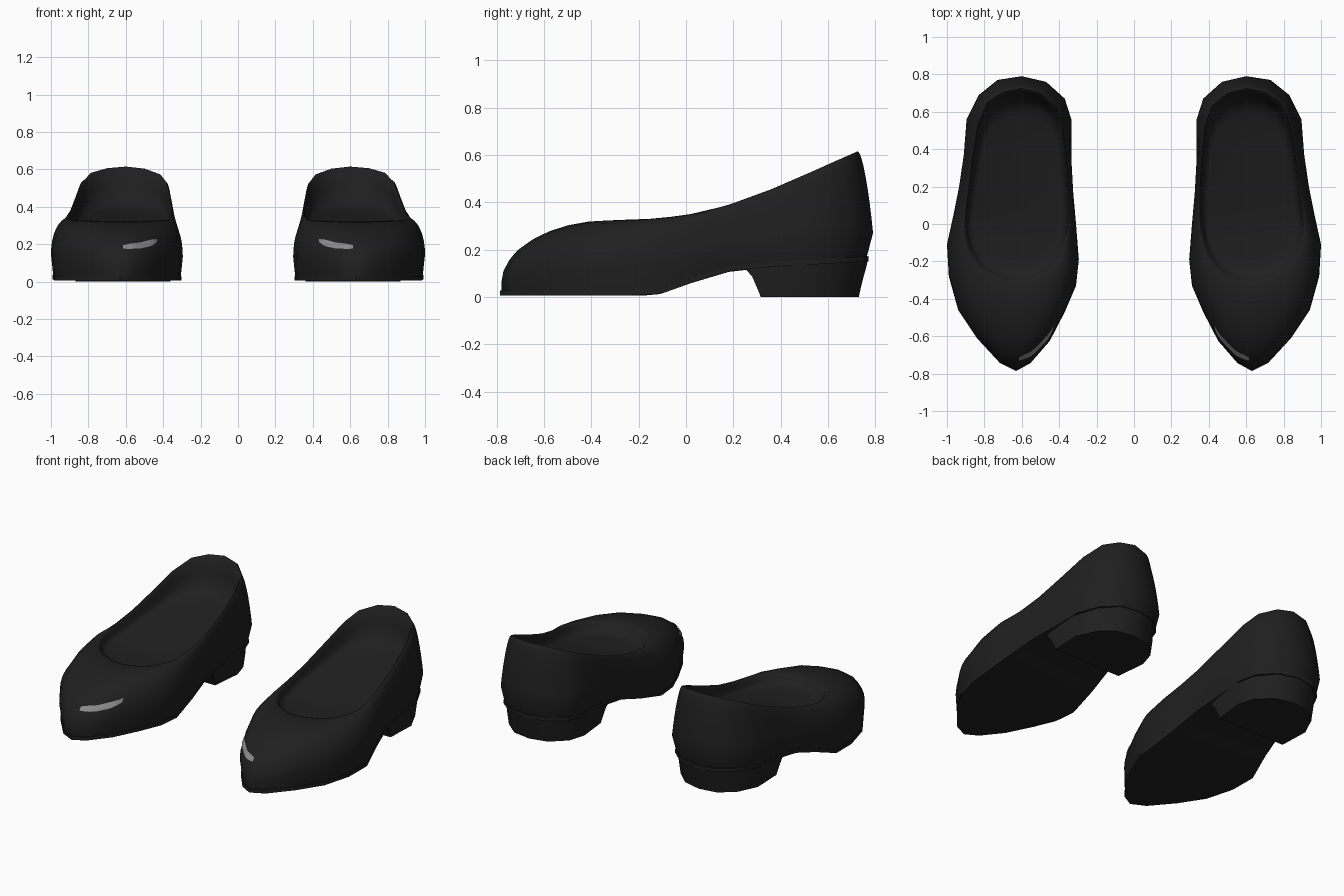
import bpy, bmesh, math
from mathutils import Vector
from mathutils.bvhtree import BVHTree

if "Cube" in bpy.data.objects:
    bpy.data.objects.remove(bpy.data.objects["Cube"])

# Plan of one shoe, toe -> inner side -> heel -> outer side:
# widest outline x, y and opening rim x, y
PLAN = [
    (.63, -.78, .62, -.33), (.55, -.74, .57, -.325), (.45, -.625, .51, -.30),
    (.37, -.47, .45, -.26), (.31, -.33, .40, -.19), (.295, -.19, .37, -.11),
    (.31, 0, .353, .02), (.325, .17, .352, .17), (.335, .35, .362, .36),
    (.335, .56, .381, .53), (.37, .67, .415, .63), (.47, .76, .50, .70),
    (.60, .79, .60, .725), (.73, .77, .70, .705), (.83, .69, .785, .65),
    (.895, .56, .833, .54), (.91, .37, .86, .38), (.935, .2, .882, .2),
    (.965, .05, .90, .06), (1.0, -.11, .908, -.05), (.99, -.28, .885, -.15),
    (.94, -.46, .83, -.24), (.84, -.61, .76, -.29), (.72, -.74, .68, -.32)]


def curve(*pts):
    """Piecewise linear function through the given points."""
    def f(t):
        for (a, b), (c, d) in zip(pts, pts[1:]):
            if t <= c:
                return b + (d - b) * max(0, (t - a) / (c - a))
        return pts[-1][1]
    return f


under = curve((-.8, .005), (-.13, .005), (0, .052), (.15, .1), (.25, .12), (.79, .15))
widest = curve((-.78, .06), (-.62, .115), (-.2, .13), (.3, .22), (.79, .27))
rim_z = curve((-.33, .323), (-.1, .332), (.1, .362), (.23, .405), (.4, .47), (.6, .56), (.725, .615))
bulge = curve((-.78, 1.95), (-.62, 2.2), (-.2, 2.0), (.79, 2.0))
insole_z = curve((-.33, .255), (0, .275), (.3, .335), (.6, .39), (.73, .4))
sole_scale = curve((-.8, 1.01), (-.6, .99), (.2, .975), (.8, .975))
sole_width = curve((-.1, .975), (.1, .95), (.3, .935), (.55, .96), (.8, .965))


def material(name, c):
    m = bpy.data.materials.new(name)
    m.diffuse_color = (c, c, c, 1)
    m.use_nodes = True
    m.node_tree.nodes["Principled BSDF"].inputs["Base Color"].default_value = m.diffuse_color
    return m


black = material("black leather", .0138)
gray = material("gray shine", .26)


def finish(bm, name, mat, angle=40):
    bmesh.ops.recalc_face_normals(bm, faces=bm.faces)
    me = bpy.data.meshes.new(name)
    bm.to_mesh(me)
    bm.free()
    ob = bpy.data.objects.new(name, me)
    bpy.context.collection.objects.link(ob)
    me.materials.append(mat)
    bpy.ops.object.select_all(action='DESELECT')
    ob.select_set(True)
    bpy.context.view_layer.objects.active = ob
    bpy.ops.object.shade_smooth_by_angle(angle=math.radians(angle))
    ob.modifiers.new("other_shoe", 'MIRROR').use_mirror_merge = False
    return ob


def loft(rings):
    """Skin a stack of closed rings and return the bmesh and its vertices."""
    bm = bmesh.new()
    vs = [[bm.verts.new(p) for p in r] for r in rings]
    n = len(vs[0])
    for a, b in zip(vs, vs[1:]):
        for i in range(n):
            j = (i + 1) % n
            bm.faces.new((a[i], a[j], b[j], b[i]))
    return bm, vs


def strip_cap(bm, r):
    """Cap a plan ring with a strip running from toe to heel."""
    h = len(r) // 2
    bm.faces.new((r[0], r[1], r[-1]))
    for i in range(1, h - 1):
        bm.faces.new((r[i], r[i + 1], r[-i - 1], r[-i]))
    bm.faces.new((r[h - 1], r[h], r[h + 1]))


def sole_ring(dz, s=1.0):
    return [(.63 + (x - .63) * sole_width(y) * s, y * sole_scale(y) * s, under(y) + dz)
            for x, y, _, _ in PLAN]


def wall_ring(t):
    """Ring at fraction t between the widest outline and the rim."""
    out = []
    a = t * math.pi / 2
    for x, y, rx, ry in PLAN:
        k = .5 * min(1, max(0, (y + .1) / .4))      # straighter toward the heel
        p = 2 / bulge(y)
        up = math.sin(a) ** p
        u = (1 - max(0, math.cos(a)) ** p) * (1 - k) + up * k
        z0, z1 = widest(y), rim_z(ry)
        out.append((x + (rx - x) * u, y + (ry - y) * u, z0 + (z1 - z0) * up))
    return out


def inside_ring(s, f):
    """Lining ring scaled by s; f is the fraction of the way down to the insole."""
    out = []
    for _, _, rx, ry in PLAN:
        z = rim_z(ry)
        y = .19 + (ry - .19) * (1 - (1 - s) * 1.5)
        out.append((.62 + (rx - .62) * s, y, z + (insole_z(y) - z) * f))
    return out


# Upper with lining and shallow rounded insole
rings = [sole_ring(.015, .99)]
rings += [wall_ring(i / 8) for i in range(9)]
rings += [inside_ring(.978, .08), inside_ring(.96, .45), inside_ring(.935, .75),
          inside_ring(.895, .93), inside_ring(.82, 1)]
bm, vs = loft(rings)
strip_cap(bm, vs[0])
strip_cap(bm, vs[-1])
bmesh.ops.recalc_face_normals(bm, faces=bm.faces)
tree = BVHTree.FromBMesh(bm)
finish(bm, "shoe_upper", black, 55)

# Thin sole following the raised arch
bm, vs = loft([sole_ring(0), sole_ring(.022)])
strip_cap(bm, vs[0])
strip_cap(bm, vs[1])
finish(bm, "sole", black, 30)

# Heel block with a curved front and narrowed front corners
heel_plan = [p[:2] for p in PLAN[8:17]]


def heel_ring(z, front, back, s):
    out = []
    for i, (x, y) in enumerate(heel_plan):
        corner = i in (0, len(heel_plan) - 1)
        out.append((.62 + (x - .62) * s * (.92 if corner else 1),
                    front if corner else front + (y - .35) * (back - front) / .44, z))
    return out


bm, vs = loft([heel_ring(0, .315, .73, .905), heel_ring(.02, .308, .734, .915),
               heel_ring(.085, .28, .75, .945), heel_ring(.12, .25, .76, .96),
               heel_ring(.165, .25, .77, .972)])
bm.faces.new(vs[0])
bm.faces.new(vs[-1])
finish(bm, "heel", black, 50)

# Shine mark lying on the toe
mid = curve((.43, .222), (.47, .204), (.53, .190), (.62, .182))
half = curve((.43, .010), (.47, .017), (.58, .014), (.62, .009))
bm = bmesh.new()
rows = []
for i in range(13):
    x = .435 + .18 * i / 12
    row = []
    for k in (-1, -.5, 0, .5, 1):
        z = mid(x) + k * half(x)
        hit, normal, _, _ = tree.ray_cast(Vector((x, -2, z)), Vector((0, 1, 0)))
        row.append(bm.verts.new(hit + normal * .005))
    rows.append(row)
for a, b in zip(rows, rows[1:]):
    for k in range(4):
        bm.faces.new((a[k], b[k], b[k + 1], a[k + 1]))
ob = finish(bm, "toe_shine", gray)
if ob.data.polygons[0].normal.y > 0:
    ob.data.flip_normals()
